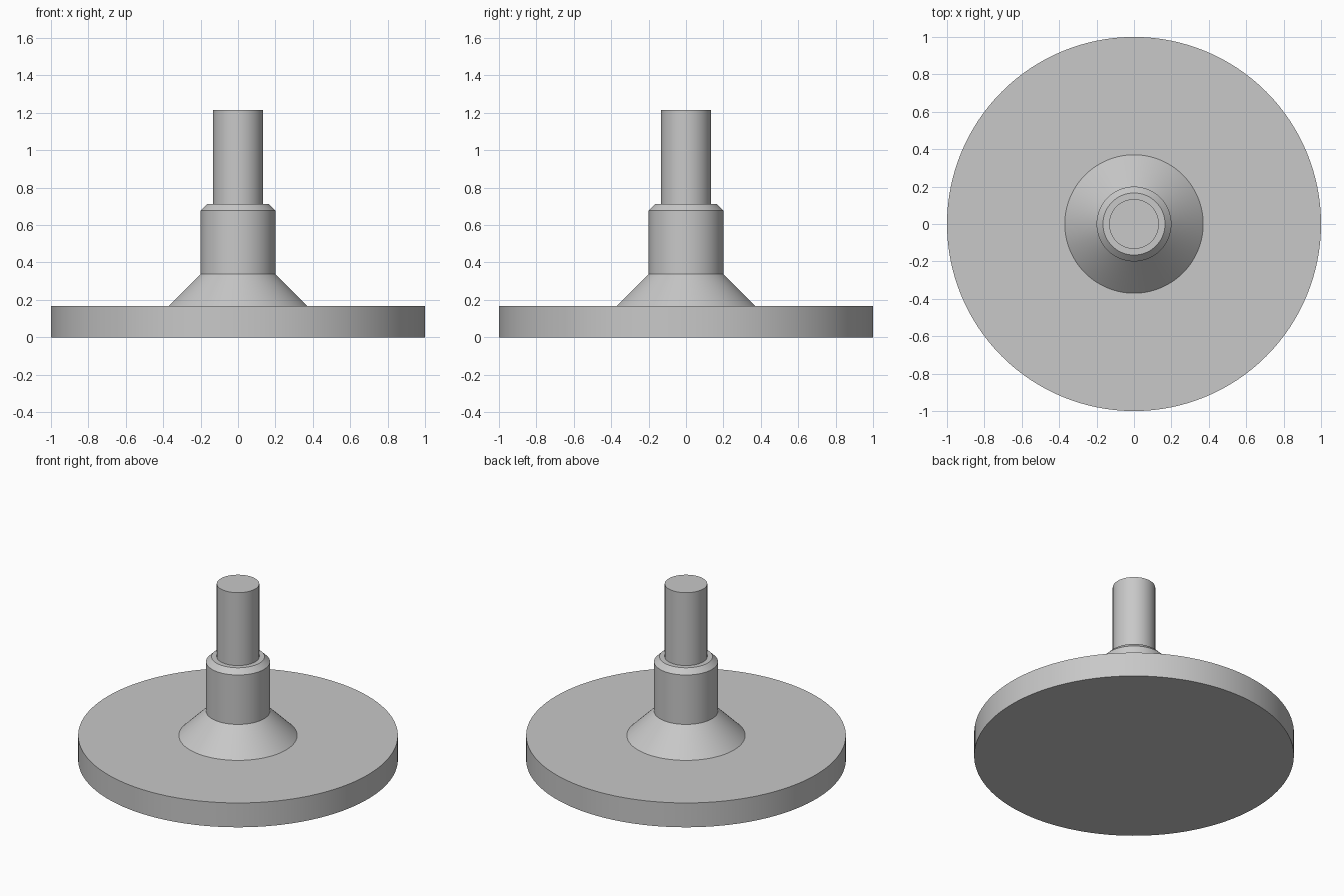
import bpy
import bmesh
import math

SEGMENTS = 128

cube = bpy.data.objects.get("Cube")
if cube:
    bpy.data.objects.remove(cube, do_unlink=True)

# Single plain metal colour
metal = bpy.data.materials.new("grey metal")
metal.use_nodes = True
grey = (0.58, 0.58, 0.58, 1.0)
metal.diffuse_color = grey
metal.node_tree.nodes["Principled BSDF"].inputs["Base Color"].default_value = grey


def lathe(name, profile):
    """Revolve (radius, height) points, listed from bottom to top, about z."""
    bm = bmesh.new()
    verts = [bm.verts.new((r, 0, z)) for r, z in profile]
    edges = [bm.edges.new(pair) for pair in zip(verts, verts[1:])]
    bmesh.ops.spin(bm, geom=verts + edges, cent=(0, 0, 0), axis=(0, 0, 1),
                   angle=math.tau, steps=SEGMENTS, use_duplicate=False)
    bmesh.ops.remove_doubles(bm, verts=bm.verts[:], dist=0.0001)
    bmesh.ops.recalc_face_normals(bm, faces=bm.faces[:])
    # Open shells: make sure the walls face away from the axis
    wall = max(bm.faces, key=lambda f: f.normal.xy.length)
    if wall.normal.xy.dot(wall.calc_center_median().xy) < 0:
        bmesh.ops.reverse_faces(bm, faces=bm.faces[:])
    mesh = bpy.data.meshes.new(name)
    bm.to_mesh(mesh)
    bm.free()
    mesh.materials.append(metal)
    obj = bpy.data.objects.new(name, mesh)
    bpy.context.collection.objects.link(obj)
    bpy.ops.object.select_all(action="DESELECT")
    obj.select_set(True)
    bpy.context.view_layer.objects.active = obj
    bpy.ops.object.shade_smooth_by_angle(angle=math.radians(25))
    return obj


# Shared radii and heights where the parts meet
base_top, flare_top, collar_top = 0.168, 0.337, 0.712
flare_r, collar_r, stem_r = 0.37, 0.2, 0.133

# Wide round foot
lathe("base_disc", [(0, 0), (1, 0), (1, base_top), (flare_r, base_top)])

# Cone that joins the foot to the collar
lathe("flared_neck", [(flare_r, base_top), (collar_r, flare_top)])

# Collar with a chamfered upper rim
lathe("collar", [(collar_r, flare_top), (collar_r, collar_top - 0.034),
                 (collar_r - 0.034, collar_top), (stem_r, collar_top)])

# Upright pin
lathe("stem", [(stem_r, collar_top), (stem_r, 1.215), (0, 1.215)])
